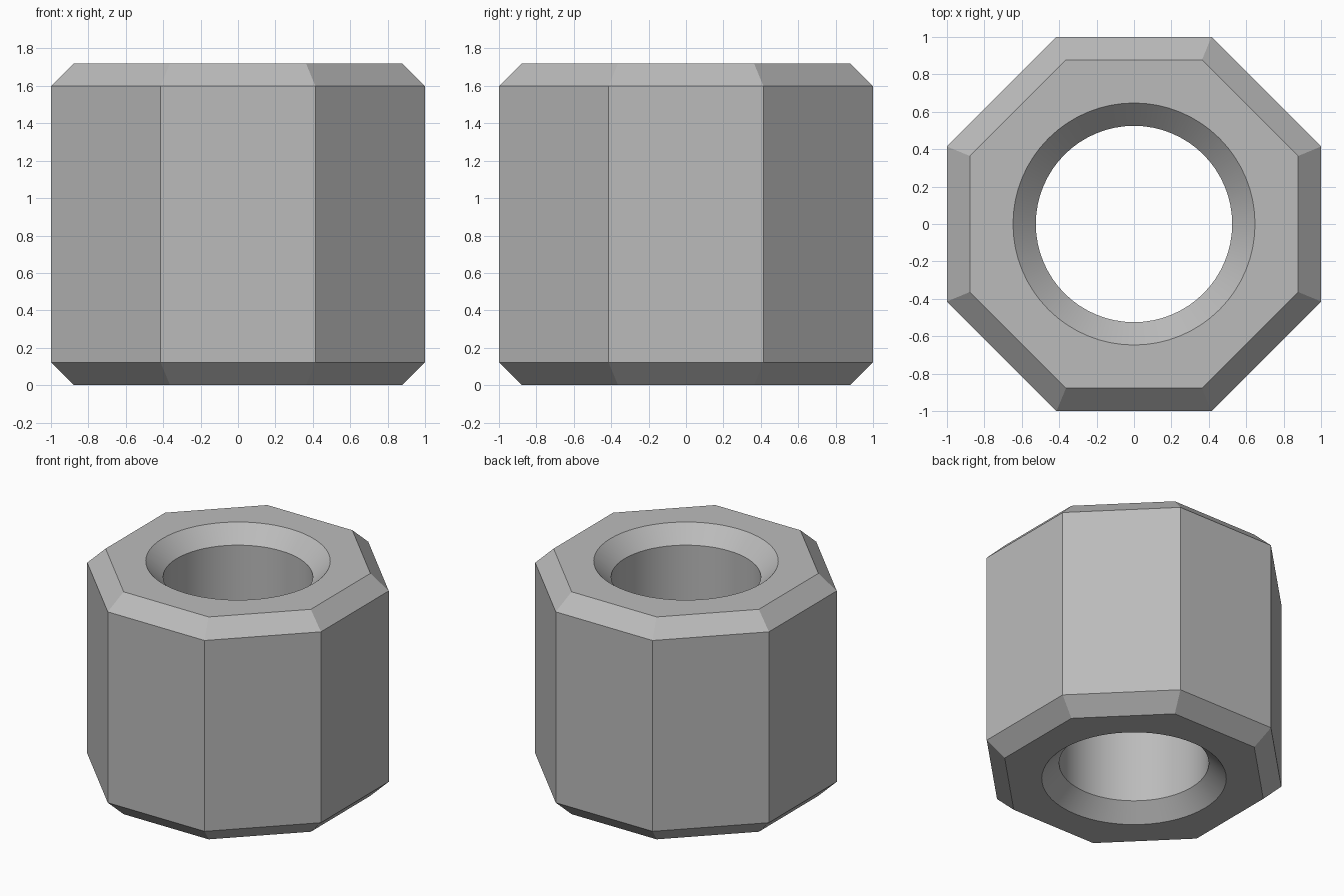
import bpy
import bmesh
from math import cos, sin, pi, radians

HEIGHT = 1.72
CHAMFER = 0.122
APOTHEM = 1.0
BORE = 0.525
SIDES = 8
BORE_SEGMENTS = 64

cube = bpy.data.objects.get("Cube")
if cube:
    bpy.data.objects.remove(cube, do_unlink=True)

grey = bpy.data.materials.new("plain_grey")
grey.use_nodes = True
colour = (0.5, 0.5, 0.5, 1)
grey.diffuse_color = colour
grey.node_tree.nodes["Principled BSDF"].inputs["Base Color"].default_value = colour

bm = bmesh.new()


def ring(radius, z, count, offset=0.0):
    """Closed loop of vertices around the z axis."""
    angles = [2 * pi * i / count + offset for i in range(count)]
    return [bm.verts.new((radius * cos(a), radius * sin(a), z)) for a in angles]


def wall(lower, upper):
    """Quads between two matching rings."""
    n = len(lower)
    for i in range(n):
        j = (i + 1) % n
        bm.faces.new((lower[i], lower[j], upper[j], upper[i]))


def stack(profile, count, offset=0.0):
    """Rings joined from bottom to top."""
    rings = [ring(r, z, count, offset) for r, z in profile]
    for lower, upper in zip(rings, rings[1:]):
        wall(lower, upper)
    return rings


levels = (0, CHAMFER, HEIGHT - CHAMFER, HEIGHT)

# Octagonal outside with chamfered rims
corner = 1 / cos(pi / SIDES)
outer_radii = [a * corner for a in (APOTHEM - CHAMFER, APOTHEM, APOTHEM, APOTHEM - CHAMFER)]
outer = stack(zip(outer_radii, levels), SIDES, pi / SIDES)

# Round bore with countersunk mouths
bore_radii = (BORE + CHAMFER, BORE, BORE, BORE + CHAMFER)
bore = stack(zip(bore_radii, levels), BORE_SEGMENTS)

# Flat end faces between the octagon and the bore
for end in (0, -1):
    edges = []
    for loop in (outer[end], bore[end]):
        edges += [bm.edges.get((v, loop[i - 1])) for i, v in enumerate(loop)]
    bmesh.ops.triangle_fill(bm, edges=edges, use_beauty=True, use_dissolve=False)

bmesh.ops.recalc_face_normals(bm, faces=bm.faces[:])
mesh = bpy.data.meshes.new("octagonal_spacer")
bm.to_mesh(mesh)
bm.free()
mesh.materials.append(grey)

spacer = bpy.data.objects.new("octagonal_spacer", mesh)
bpy.context.collection.objects.link(spacer)

# Smooth bore, crisp flat sides
bpy.ops.object.select_all(action="DESELECT")
spacer.select_set(True)
bpy.context.view_layer.objects.active = spacer
bpy.ops.object.shade_smooth_by_angle(angle=radians(20))
